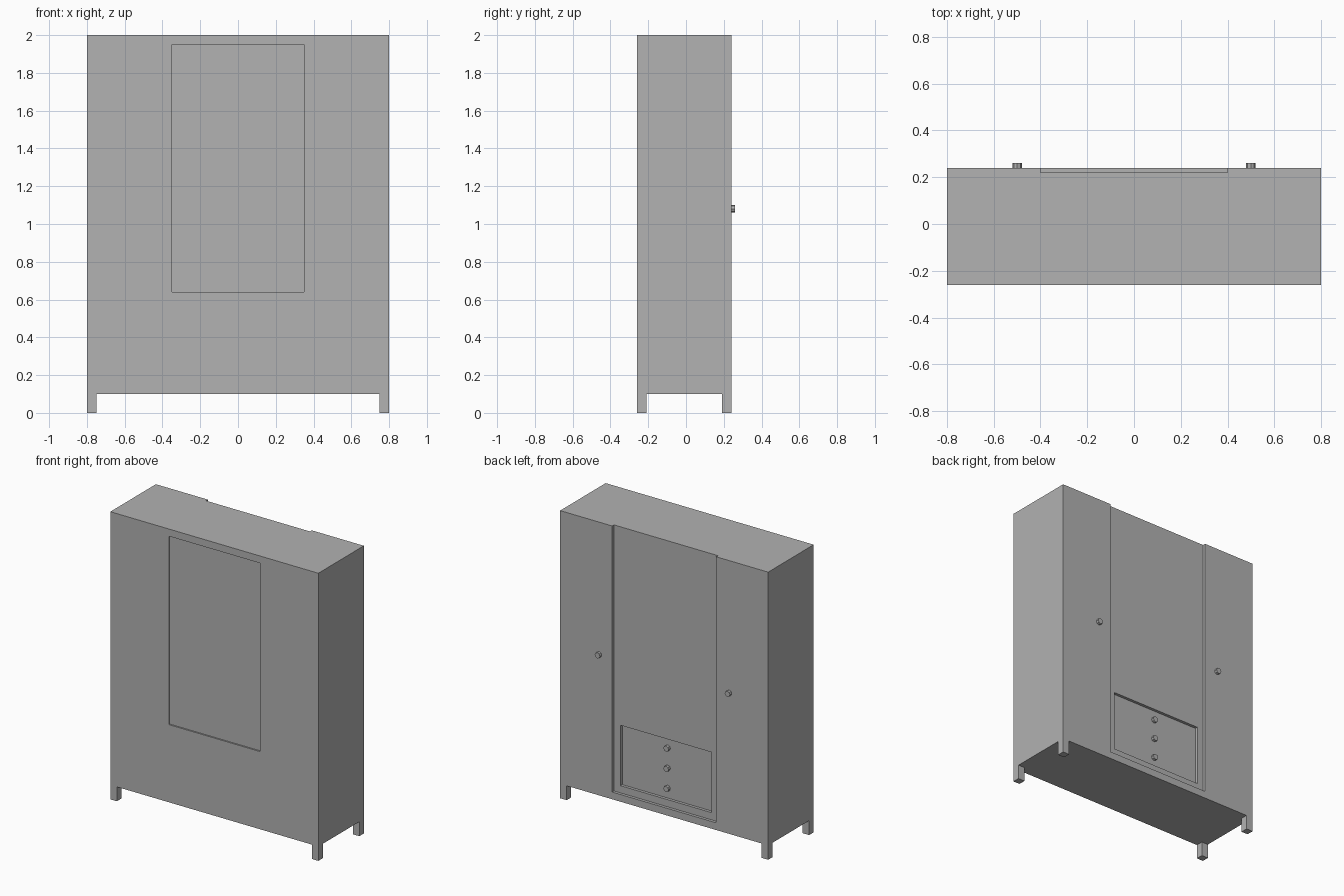
import bpy
import math

cube = bpy.data.objects.get("Cube")
if cube:
    bpy.data.objects.remove(cube, do_unlink=True)

GREY = (0.445, 0.445, 0.445, 1.0)
grey = bpy.data.materials.new("plain_grey")
grey.use_nodes = True
grey.diffuse_color = GREY
grey.node_tree.nodes["Principled BSDF"].inputs["Base Color"].default_value = GREY


def box(name, x, y, z):
    """Box from (min, max) pairs along each axis."""
    spans = (x, y, z)
    bpy.ops.mesh.primitive_cube_add(size=1, location=[(a + b) / 2 for a, b in spans])
    ob = bpy.context.object
    ob.name = name
    ob.scale = [b - a for a, b in spans]
    bpy.ops.object.transform_apply(location=False, rotation=False, scale=True)
    ob.data.materials.append(grey)
    return ob


def carve(target, x, y, z):
    """Cut a box-shaped recess out of the target."""
    cutter = box("recess_cutter", x, y, z)
    cutter.hide_render = True
    mod = target.modifiers.new("recess", 'BOOLEAN')
    mod.operation = 'DIFFERENCE'
    mod.solver = 'EXACT'
    mod.object = cutter
    bpy.context.view_layer.objects.active = target
    bpy.ops.object.modifier_apply(modifier=mod.name)
    bpy.data.objects.remove(cutter, do_unlink=True)


def knob(name, x, y, z, length):
    """Small round pull pointing backwards from the surface at y."""
    bpy.ops.mesh.primitive_cylinder_add(
        vertices=8, radius=0.02, depth=length,
        location=(x, y + length / 2, z), rotation=(math.pi / 2, 0, 0))
    ob = bpy.context.object
    ob.name = name
    ob.data.materials.append(grey)


FRONT, BACK = -0.26, 0.24
BAY, DRAWERS = BACK - 0.02, BACK - 0.04

# Cabinet body with its recesses
body = box("cabinet_body", (-0.8, 0.8), (FRONT, BACK), (0.1, 2))
carve(body, (-0.35, 0.35), (FRONT - 0.1, FRONT + 0.01), (0.64, 1.95))  # front panel
carve(body, (-0.4, 0.4), (BAY, BACK + 0.1), (0.15, 2.1))               # middle bay
carve(body, (-0.35, 0.35), (DRAWERS, BACK + 0.1), (0.2, 0.62))         # drawer bank

# Legs at the four corners
for side, x in (("left", 0.75), ("right", -0.8)):
    for end, y in (("front", FRONT), ("back", BACK - 0.05)):
        box(f"{end}_{side}_leg", (x, x + 0.05), (y, y + 0.05), (0, 0.1))

# Door knobs and drawer knobs
for side, x in (("left", 0.5), ("right", -0.5)):
    knob(f"{side}_door_knob", x, BACK, 1.08, 0.02)
for i in range(3):
    knob(f"drawer_knob_{i + 1}", 0, DRAWERS, 0.27 + 0.14 * i, 0.02)
